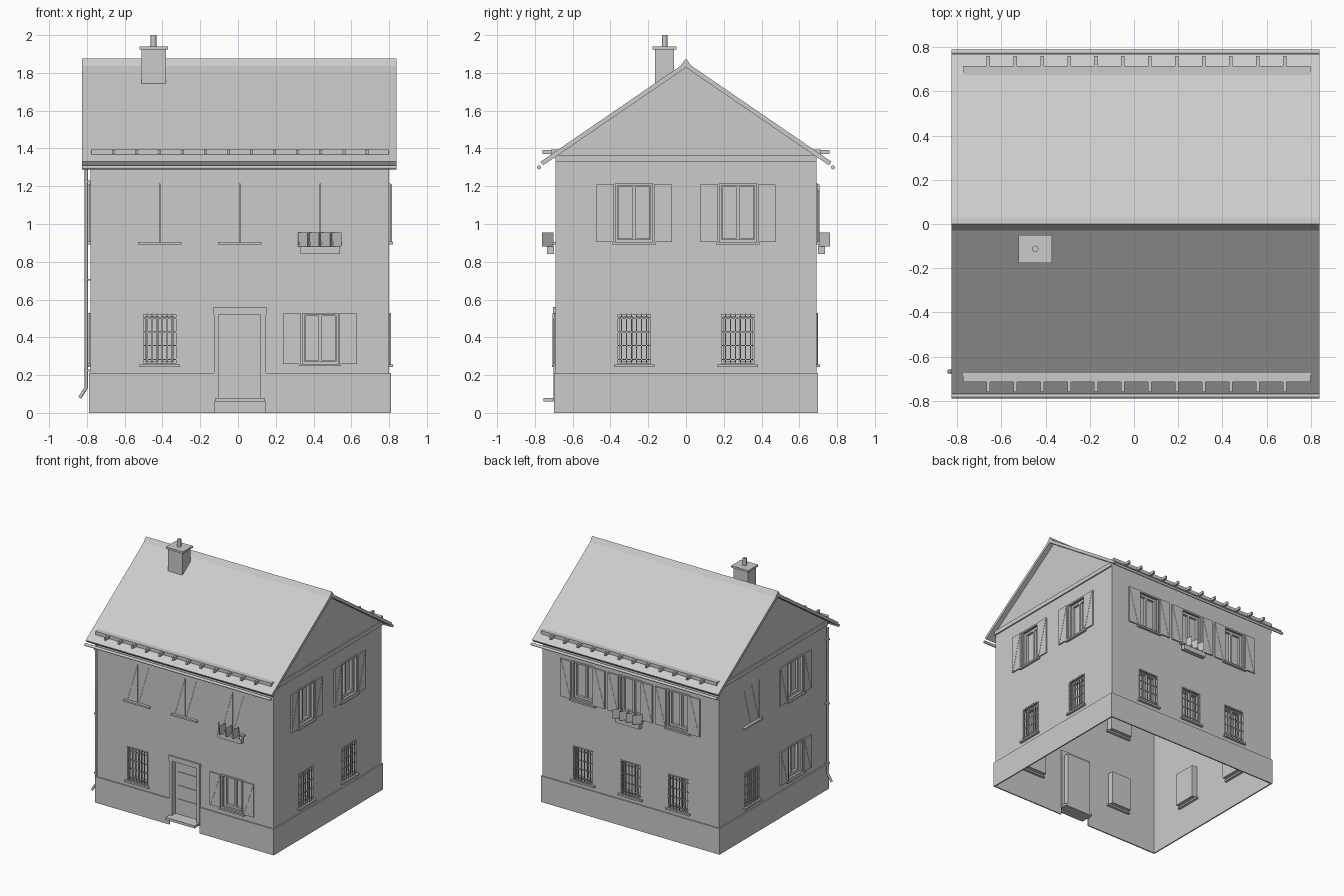
import bpy, bmesh, math
from mathutils import Vector

if "Cube" in bpy.data.objects:
    bpy.data.objects.remove(bpy.data.objects["Cube"])

X0, X1, Y = -0.78, 0.80, 0.69       # wall planes
WALL_TOP = 1.365
parts = {}


def mesh(name):
    return parts.setdefault(name, bmesh.new())


def prism(name, ring, offset):
    """Closed solid: polygon ring swept along offset."""
    bm = mesh(name)
    a = [bm.verts.new(p) for p in ring]
    b = [bm.verts.new(Vector(p) + Vector(offset)) for p in ring]
    n = len(a)
    faces = [bm.faces.new(a), bm.faces.new(b)]
    faces += [bm.faces.new((a[i], a[(i + 1) % n], b[(i + 1) % n], b[i])) for i in range(n)]
    bmesh.ops.recalc_face_normals(bm, faces=faces)


def box(name, x0, x1, y0, y1, z0, z1):
    prism(name, [(x0, y0, z0), (x1, y0, z0), (x1, y1, z0), (x0, y1, z0)], (0, 0, z1 - z0))


def at(side, u, z, n):
    """Point on a wall: u along it, z up, n outward."""
    return Vector({"front": (u, -Y - n, z), "back": (u, Y + n, z),
                   "left": (X0 - n, u, z), "right": (X1 + n, u, z)}[side])


def slab(name, side, u0, u1, z0, z1, n0, n1):
    ring = [at(side, u, z, n0) for u, z in ((u0, z0), (u1, z0), (u1, z1), (u0, z1))]
    prism(side + "_" + name, ring, at(side, 0, 0, n1) - at(side, 0, 0, n0))


def quad(bm, pts, facing):
    f = bm.faces.new([bm.verts.new(p) for p in pts])
    f.normal_update()
    if f.normal.dot(facing) < 0:
        f.normal_flip()


def wall(side, openings, notches=()):
    """Wall sheet with recessed openings (u0, u1, z0, z1)."""
    bm = mesh(side + "_wall")
    ends = (X0, X1) if side in ("front", "back") else (-Y, Y)
    holes = list(openings) + list(notches)
    us = sorted({*ends, *(v for h in holes for v in h[:2])})
    zs = sorted({0, WALL_TOP, *(v for h in holes for v in h[2:])})
    out = at(side, 0, 0, 1) - at(side, 0, 0, 0)
    for a, b in zip(us, us[1:]):
        for c, d in zip(zs, zs[1:]):
            u, z = (a + b) / 2, (c + d) / 2
            if not any(h[0] < u < h[1] and h[2] < z < h[3] for h in holes):
                quad(bm, [at(side, *p, 0) for p in ((a, c), (b, c), (b, d), (a, d))], out)
    for a, b, c, d in openings:
        ring = [(a, c), (b, c), (b, d), (a, d)]
        mid = at(side, (a + b) / 2, (c + d) / 2, 0)
        quad(bm, [at(side, *p, -0.05) for p in ring], out)
        for p, q in zip(ring, ring[1:] + ring[:1]):
            pts = [at(side, *p, 0), at(side, *q, 0), at(side, *q, -0.05), at(side, *p, -0.05)]
            quad(bm, pts, mid - (pts[0] + pts[1]) / 2)
    bmesh.ops.remove_doubles(bm, verts=bm.verts, dist=1e-5)


def border(name, side, r, w, n0, n1):
    a, b, c, d = r
    slab(name, side, a, a + w, c, d, n0, n1)
    slab(name, side, b - w, b, c, d, n0, n1)
    slab(name, side, a + w, b - w, c, c + w, n0, n1)
    slab(name, side, a + w, b - w, d - w, d, n0, n1)


def shutter(side, a, b, c, d, n):
    slab("shutters", side, a, b, c, d, n, n + 0.01)
    # diagonal brace
    ring = [at(side, u, z, n + 0.01) for u, z in ((a, c), (a + .01, c), (b, d), (b - .01, d))]
    prism(side + "_shutter_braces", ring, at(side, 0, 0, .002) - at(side, 0, 0, 0))


def window(side, u, upper, kind):
    """Fittings of one window; returns its wall opening."""
    if kind == "barred":
        r = (u - .092, u + .092, .255, .528)
    else:
        r = (u - .1, u + .1, .905, 1.215) if upper else (u - .096, u + .096, .26, .53)
    a, b, c, d = r
    slab("sills", side, a - .015, b + .015, c - .013, c, -.02, .02)
    border("window_frames", side, r, .018, -.05, -.03)
    slab("window_frames", side, u - .009, u + .009, c, d, -.05, -.03)
    if kind == "barred":
        border("window_bars", side, r, .006, -.005, .005)
        for i in range(1, 7):
            x = a + (b - a) * i / 7
            slab("window_bars", side, x - .003, x + .003, c, d, .002, .009)
        for f in (.1, .37, .63, .9):
            z = c + (d - c) * f
            slab("window_bars", side, a, b, z - .003, z + .003, 0, .006)
    elif kind == "open":
        border("window_trim", side, r, .012, -.01, .008)
        shutter(side, a - .1, a - .005, c, d - .005, .004)
        shutter(side, b + .005, b + .1, c, d - .005, .004)
    else:
        shutter(side, a, u - .001, c, d, -.012)
        shutter(side, u + .001, b, c, d, -.012)
    return r


def flower_box(side, u):
    slab("flower_box", side, u - .105, u + .105, .84, .88, .01, .045)
    bm = mesh(side + "_flowers")
    # saw-tooth leaf screen
    path = []
    for i in range(4):
        path += [(u - .117 + i * .06, .012), (u - .117 + i * .06 + .05, .073)]
    for p, q in zip(path, path[1:]):
        quad(bm, [at(side, p[0], .88, p[1]), at(side, q[0], .88, q[1]),
                  at(side, q[0], .955, q[1]), at(side, p[0], .955, p[1])],
             at(side, 0, 0, 1) - at(side, 0, 0, 0))


def tube(name, points, radius):
    cu = bpy.data.curves.new(name, "CURVE")
    cu.dimensions = "3D"
    cu.bevel_depth, cu.bevel_resolution, cu.use_fill_caps = radius, 2, True
    sp = cu.splines.new("POLY")
    sp.points.add(len(points) - 1)
    for p, co in zip(sp.points, points):
        p.co = (*co, 1)
    bpy.context.collection.objects.link(bpy.data.objects.new(name, cu))


# walls with windows: (centre, upper floor, kind)
L, M, R = -.415, .01, .435
layout = {
    "front": [(L, 1, "closed"), (M, 1, "closed"), (R, 1, "closed"), (L, 0, "barred"), (R, 0, "open")],
    "back": [(u, 1, "open") for u in (L, M, R)] + [(u, 0, "barred") for u in (L, M, R)],
    "left": [(.275, 1, "closed"), (-.275, 1, "open"), (.275, 0, "barred"), (-.275, 0, "open")],
    "right": [(-.275, 1, "open"), (.275, 1, "open"), (-.275, 0, "barred"), (.275, 0, "barred")],
}
for side, items in layout.items():
    holes = [window(side, *w) for w in items]
    if side == "front":
        wall(side, holes + [(-.10, .12, .06, .52)], [(-.125, .145, 0, .06)])
    else:
        wall(side, holes)
flower_box("front", R)
flower_box("back", M)

# door, surround and step
slab("door", "front", -.10, .12, .08, .52, -.05, -.035)
slab("door", "front", -.085, .105, .44, .505, -.035, -.03)
for z in (.12, .23, .34):
    slab("door", "front", -.08, .10, z, z + .085, -.035, -.03)
slab("door_surround", "front", -.128, -.10, .06, .52, -.01, .012)
slab("door_surround", "front", .12, .148, .06, .52, -.01, .012)
slab("door_surround", "front", -.13, .15, .52, .56, -.01, .014)
slab("door_step", "front", -.12, .14, .06, .08, -.05, .065)

# plinth, broken at the door
box("plinth", X0 - .01, -.125, -Y - .01, -Y, 0, .21)
box("plinth", .145, X1 + .01, -Y - .01, -Y, 0, .21)
box("plinth", X0 - .01, X1 + .01, Y, Y + .01, 0, .21)
box("plinth", X0 - .01, X0, -Y, Y, 0, .21)
box("plinth", X1, X1 + .01, -Y, Y, 0, .21)

# gables, cornice bands and attic floor with joist ends
for x, d in ((X0, -1), (X1, 1)):
    quad(mesh("gables"), [(x, -Y, WALL_TOP), (x, Y, WALL_TOP), (x, 0, 1.83)], Vector((d, 0, 0)))
    box("gable_band", *sorted((x, x + d * .01)), -Y, Y, 1.33, WALL_TOP)
box("attic_floor", -.775, .798, -.715, .715, 1.365, 1.395)
for i in range(12):
    x = -.66 + i * .122
    box("joist_ends", x - .008, x + .008, -.76, .76, 1.37, 1.393)

# roof, ridge cap and gutters
roof = [(-.77, 1.33), (0, 1.857), (.77, 1.33), (.756, 1.311), (0, 1.828), (-.756, 1.311)]
prism("roof", [(-.825, y, z) for y, z in roof], (1.665, 0, 0))
cap = [(-.03, 1.836), (0, 1.876), (.03, 1.836), (0, 1.85)]
prism("ridge_cap", [(-.825, y, z) for y, z in cap], (1.665, 0, 0))
for name, y in (("front_gutter", -.778), ("back_gutter", .778)):
    tube(name, [(-.825, y, 1.30), (.84, y, 1.30)], .011)

# chimney
box("chimney", -.51, -.382, -.165, -.063, 1.72, 1.925)
box("chimney_cap", -.522, -.37, -.177, -.05, 1.925, 1.941)
tube("chimney_pipe", [(-.447, -.113, 1.93), (-.447, -.113, 2.0)], .015)

# drainpipe with clamps
tube("drainpipe", [(-.803, -.668, 1.32), (-.803, -.668, .135), (-.838, -.668, .08)], .009)
for z in (.22, .7, 1.22):
    box("pipe_clamps", -.815, X0, -.68, -.656, z, z + .01)

for name, bm in parts.items():
    me = bpy.data.meshes.new(name)
    bm.to_mesh(me)
    bm.free()
    bpy.context.collection.objects.link(bpy.data.objects.new(name, me))
